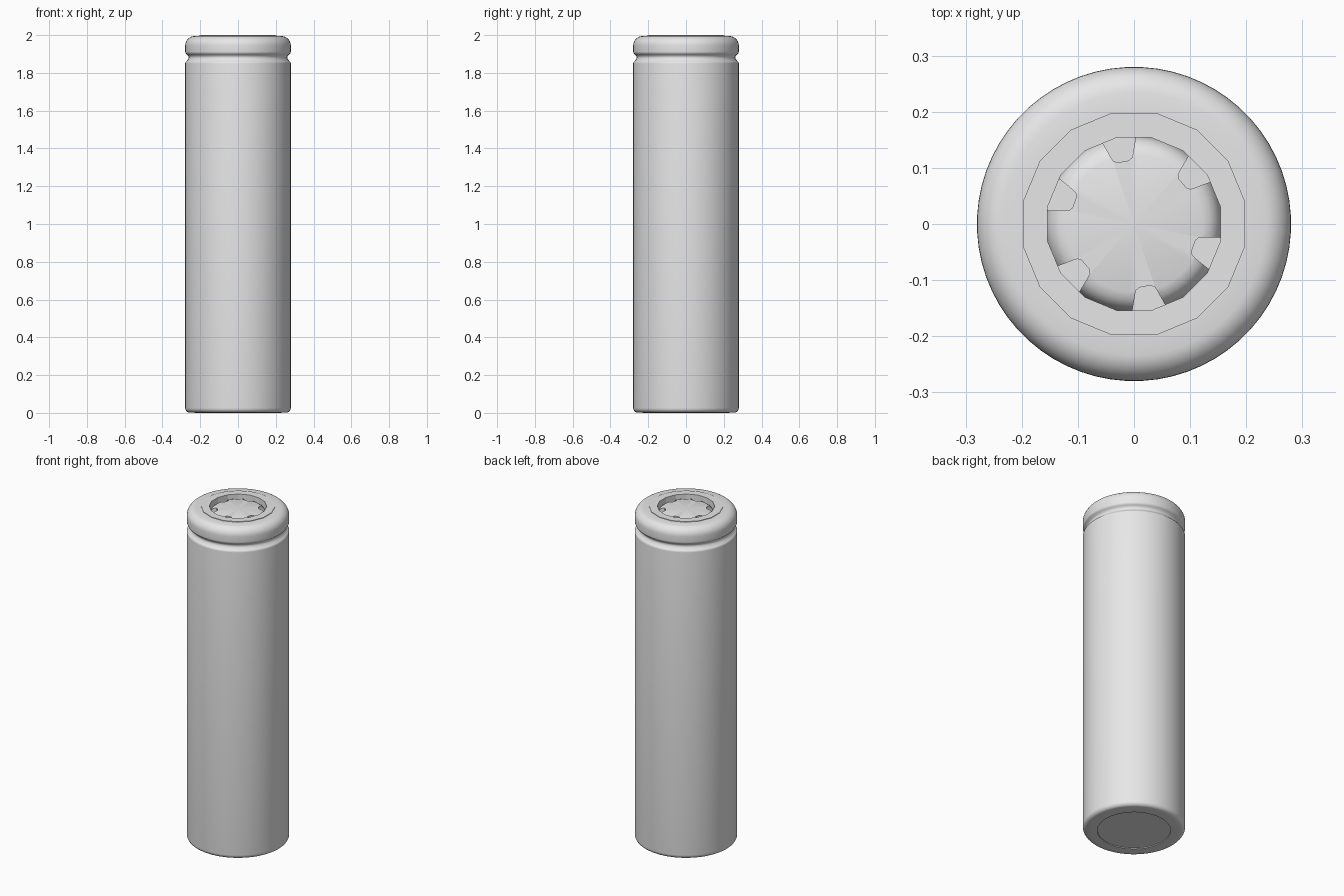
import bpy
import bmesh
import math

cube = bpy.data.objects.get("Cube")
if cube:
    bpy.data.objects.remove(cube, do_unlink=True)

# Single plain grey
grey = bpy.data.materials.new("light grey")
grey.use_nodes = True
grey.diffuse_color = (0.8, 0.8, 0.8, 1)
grey.node_tree.nodes["Principled BSDF"].inputs["Base Color"].default_value = (0.8, 0.8, 0.8, 1)


def finish(name, bm, smooth=True):
    """Turn a bmesh into a named, shaded object."""
    bmesh.ops.remove_doubles(bm, verts=bm.verts[:], dist=1e-5)
    bmesh.ops.recalc_face_normals(bm, faces=bm.faces[:])
    mesh = bpy.data.meshes.new(name)
    bm.to_mesh(mesh)
    bm.free()
    mesh.materials.append(grey)
    obj = bpy.data.objects.new(name, mesh)
    bpy.context.collection.objects.link(obj)
    if smooth:
        shade(obj)
    return obj


def shade(obj, angle=35):
    bpy.ops.object.select_all(action='DESELECT')
    obj.select_set(True)
    bpy.context.view_layer.objects.active = obj
    bpy.ops.object.shade_smooth_by_angle(angle=math.radians(angle))


def lathe(name, profile, sides, closed=False, smooth=True):
    """Revolve (radius, height) points around z."""
    bm = bmesh.new()
    turn = math.pi / sides
    verts = [bm.verts.new((r * math.cos(turn), r * math.sin(turn), z)) for r, z in profile]
    pairs = list(zip(verts, verts[1:]))
    if closed:
        pairs.append((verts[-1], verts[0]))
    edges = [bm.edges.new(p) for p in pairs]
    bmesh.ops.spin(bm, geom=verts + edges, cent=(0, 0, 0), axis=(0, 0, 1),
                   angle=2 * math.pi, steps=sides, use_merge=False)
    bmesh.ops.remove_doubles(bm, verts=bm.verts[:], dist=1e-5)
    return finish(name, bm, smooth)


def arc(r, z, radius, start, end, n=6):
    """Profile points on a circular arc, angles in degrees."""
    return [(r + radius * math.cos(math.radians(start + (end - start) * i / n)),
             z + radius * math.sin(math.radians(start + (end - start) * i / n)))
            for i in range(n + 1)]


# Sleeve: rounded foot, long wall, crimp groove and rolled top rim
sleeve = [(0.2, 0.006), (0.2, 0.0), (0.24, 0.001)]
sleeve += arc(0.255, 0.026, 0.025, -75, 0)
sleeve += arc(0.265, 1.85, 0.015, 0, 60, 4)
sleeve += [(0.263, 1.874), (0.261, 1.882), (0.263, 1.89)]
sleeve += arc(0.262, 1.913, 0.018, -60, 0, 4)
sleeve += arc(0.23, 1.945, 0.05, 0, 85, 8)
sleeve += [(0.2, 1.997), (0.18, 1.997)]
lathe("sleeve", sleeve, 64)

# Negative end plate, slightly recessed
lathe("bottom_plate", [(0, 0.005), (0.205, 0.005)], 48)

# Insulating ring around the positive cap
lathe("gasket_ring", [(0.157, 1.92), (0.157, 2.0), (0.202, 2.0), (0.202, 1.97)],
      16, closed=True, smooth=False)

# Domed positive cap, solid so the vents get a floor
cap = lathe("positive_cap", [(0, 1.90), (0.157, 1.90), (0.157, 1.945), (0.153, 1.960),
                             (0.146, 1.972), (0.136, 1.980), (0.122, 1.985), (0, 1.987)], 48)

# Six vent notches with rounded inner corners, cut around the cap
outline = [(0.17, -0.036), (0.124, -0.020), (0.117, -0.017), (0.113, -0.010),
           (0.113, 0.010), (0.117, 0.017), (0.124, 0.020), (0.17, 0.036)]
bm = bmesh.new()
for k in range(6):
    a = math.radians(100 + 60 * k)
    base = bm.faces.new([bm.verts.new((x * math.cos(a) - y * math.sin(a),
                                       x * math.sin(a) + y * math.cos(a), 1.94))
                         for x, y in outline])
    top = bmesh.ops.extrude_face_region(bm, geom=[base])
    bmesh.ops.translate(bm, vec=(0, 0, 0.08),
                        verts=[v for v in top["geom"] if isinstance(v, bmesh.types.BMVert)])
cutter = finish("vent_cutter", bm, smooth=False)
cutter.hide_render = True

cut = cap.modifiers.new("vents", 'BOOLEAN')
cut.operation = 'DIFFERENCE'
cut.solver = 'EXACT'
cut.object = cutter
bpy.ops.object.select_all(action='DESELECT')
cap.select_set(True)
bpy.context.view_layer.objects.active = cap
bpy.ops.object.modifier_apply(modifier=cut.name)
bpy.data.objects.remove(cutter, do_unlink=True)
shade(cap)
